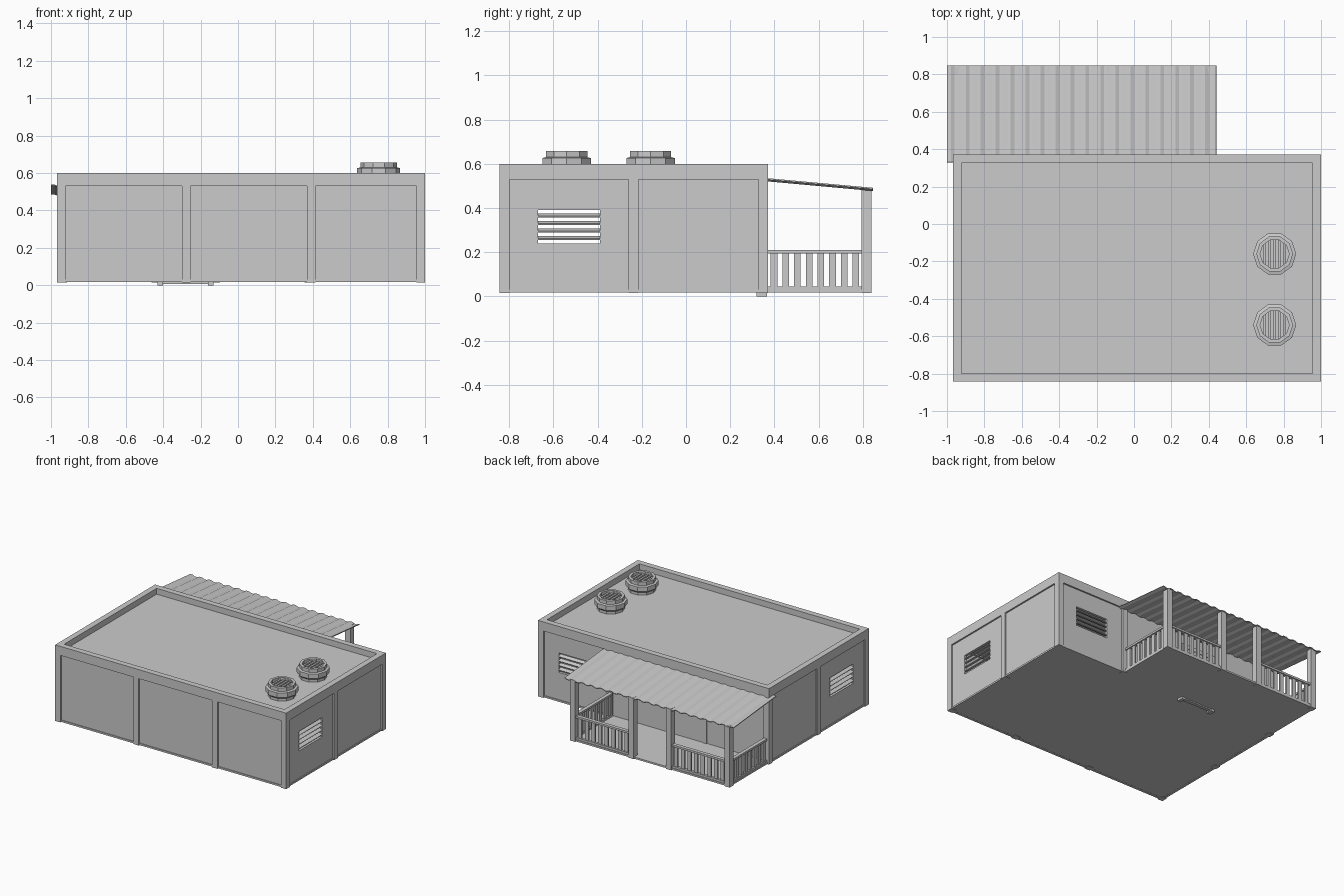
import bpy, bmesh, math
from mathutils import Matrix, Vector

if "Cube" in bpy.data.objects:
    bpy.data.objects.remove(bpy.data.objects["Cube"])

X0, X1, Y0, Y1 = -0.967, 1.0, -0.843, 0.372   # building footprint
C = 0.045                                     # column width
PX, PL, PR, PY = -0.28, -0.96, 0.40, 0.84     # porch centre, sides, outer edge


def finish(name, bm):
    me = bpy.data.meshes.new(name)
    bmesh.ops.recalc_face_normals(bm, faces=bm.faces)
    bm.to_mesh(me)
    bm.free()
    ob = bpy.data.objects.new(name, me)
    bpy.context.collection.objects.link(ob)
    return ob


def add_box(bm, a, b, tilt=None):
    a, b = Vector(a), Vector(b)
    m = Matrix.Translation((a + b) / 2)
    if tilt:
        m = m @ Matrix.Rotation(tilt[0], 4, tilt[1])
    bmesh.ops.create_cube(bm, size=1, matrix=m @ Matrix.Diagonal((*(b - a), 1)))


def boxes(name, items):
    bm = bmesh.new()
    for it in items:
        add_box(bm, *it)
    return finish(name, bm)


def frame(x0, x1, y0, y1, t, z0, z1):
    return [((x0, y0, z0), (x1, y0 + t, z1)), ((x0, y1 - t, z0), (x1, y1, z1)),
            ((x0, y0 + t, z0), (x0 + t, y1 - t, z1)), ((x1 - t, y0 + t, z0), (x1, y1 - t, z1))]


# hollow walls, with louvre openings cut through
r, t = 0.012, 0.02
walls = boxes("walls", [((X0 + r, Y0 + r, 0.018), (X1 - r, Y1 - r, 0.555))])
LZ0, LZ1, LY, LX, LW = 0.24, 0.39, -0.53, 0.69, 0.14
cutters = [
    boxes("room_cutter", [((X0 + r + t, Y0 + r + t, 0.03), (X1 - r - t, Y1 - r - t, 0.54))]),
    boxes("side_vent_cutter", [((-1.2, LY - LW, LZ0), (1.2, LY + LW, LZ1))]),
    boxes("back_vent_cutter", [((LX - LW, Y1 - 0.1, LZ0), (LX + LW, Y1 + 0.1, LZ1))]),
]
for c in cutters:
    mod = walls.modifiers.new("cut", 'BOOLEAN')
    mod.operation, mod.solver, mod.object = 'DIFFERENCE', 'EXACT', c
    c.hide_render = True
    c.hide_set(True)

# louvre slats
slats = []
for i in range(4):
    z = 0.264 + i * 0.034
    for x, a in ((X0 + r + 0.01, 0.4), (X1 - r - 0.01, -0.4)):
        slats.append(((x - 0.014, LY - LW, z - 0.003), (x + 0.014, LY + LW, z + 0.003), (-a, 'Y')))
    y = Y1 - r - 0.01
    slats.append(((LX - LW, y - 0.014, z - 0.003), (LX + LW, y + 0.014, z + 0.003), (-0.4, 'X')))
boxes("louvre_slats", slats)

# parapet, skirting and columns
boxes("parapet", frame(X0, X1, Y0, Y1, C, 0.53, 0.6))
boxes("skirting", frame(X0 + 0.006, X1 - 0.006, Y0 + 0.006, Y1 - 0.006, 0.02, 0.017, 0.03))
cols = [(x, y) for x in (X0, X1 - C) for y in (Y0, -0.26, Y1 - C)]
cols += [(-0.30, Y0), (0.37, Y0), (0.37, Y1 - C)]
boxes("columns", [((x, y, 0.015), (x + C, y + C, 0.535)) for x, y in cols])

# back door
boxes("door_frame", [((PX + s * 0.135 - 0.015, 0.32, 0), (PX + s * 0.135 + 0.015, 0.367, 0.45)) for s in (-1, 1)]
      + [((PX - 0.12, 0.32, 0.42), (PX + 0.12, 0.367, 0.45))])
boxes("door", [((PX - 0.12, 0.335, 0.008), (PX + 0.12, 0.362, 0.42))])

# porch floor and posts
boxes("porch_floor", [((PL + 0.006, Y1 - 0.012, 0.017), (PR - 0.006, PY - 0.006, 0.03))])
post_x = [PL, PX - 0.16 - C / 2, PX + 0.16 - C / 2, PR - C]
boxes("porch_posts", [((x, PY - C, 0.015), (x + C, PY, 0.487)) for x in post_x])


def railing(name, p, q, n):
    # bottom rail, top rail and evenly spaced balusters between two points
    p, q = Vector((*p, 0)), Vector((*q, 0))
    d = (q - p).normalized()
    side = Vector((-d.y, d.x, 0))

    def bar(c0, c1, w, z0, z1):
        a, b = c0 - side * w, c1 + side * w
        lo = (min(a.x, b.x), min(a.y, b.y), z0)
        return lo, (max(a.x, b.x), max(a.y, b.y), z1)
    parts = [bar(p, q, 0.014, 0.195, 0.21), bar(p, q, 0.011, 0.03, 0.045)]
    for i in range(n):
        c = p.lerp(q, (i + 0.5) / n)
        parts.append(bar(c - d * 0.015, c + d * 0.015, 0.006, 0.045, 0.195))
    boxes(name, parts)


h = C / 2
railing("rail_left", (PL + h, Y1), (PL + h, PY - C), 8)
railing("rail_right", (PR - h, Y1), (PR - h, PY - C), 8)
railing("rail_back_left", (post_x[0] + C, PY - h), (post_x[1], PY - h), 8)
railing("rail_back_right", (post_x[2] + C, PY - h), (post_x[3], PY - h), 8)

# corrugated porch roof
bm = bmesh.new()
waves, seg = 18, 4
pairs = []
for i in range(waves * seg + 1):
    x = -1 + 1.44 * i / (waves * seg)
    z = 0.006 * math.sin(2 * math.pi * (i + 0.5) / seg)
    pairs.append([bm.verts.new((x, y, zz + z)) for y, zz in ((0.33, 0.531), (0.847, 0.484))])
for (a, b), (c, d) in zip(pairs, pairs[1:]):
    bm.faces.new((a, b, d, c))
roof = finish("porch_roof", bm)
mod = roof.modifiers.new("thickness", 'SOLIDIFY')
mod.thickness, mod.offset = 0.006, 0


# roof vents: ten-sided stepped housings with grille bars
def roof_vent(name, cx, cy):
    prof = [(0.098, 0.55), (0.098, 0.575), (0.115, 0.59), (0.115, 0.626), (0.098, 0.630),
            (0.098, 0.657), (0.078, 0.657), (0.078, 0.612)]
    bm = bmesh.new()
    n = 10
    rings = [[bm.verts.new((cx + r * math.cos(k * math.tau / n), cy + r * math.sin(k * math.tau / n), z))
              for k in range(n)] for r, z in prof]
    for a, b in zip(rings, rings[1:]):
        for k in range(n):
            bm.faces.new((a[k], a[(k + 1) % n], b[(k + 1) % n], b[k]))
    bm.faces.new(rings[-1])
    finish(name, bm)
    bars = []
    for i in range(-2, 3):
        x = i * 0.026
        ln = math.sqrt(0.076 ** 2 - x * x)
        bars.append(((cx + x - 0.007, cy - ln, 0.635), (cx + x + 0.007, cy + ln, 0.645)))
    boxes(name + "_grille", bars)


roof_vent("roof_vent_front", 0.752, -0.54)
roof_vent("roof_vent_back", 0.752, -0.16)
